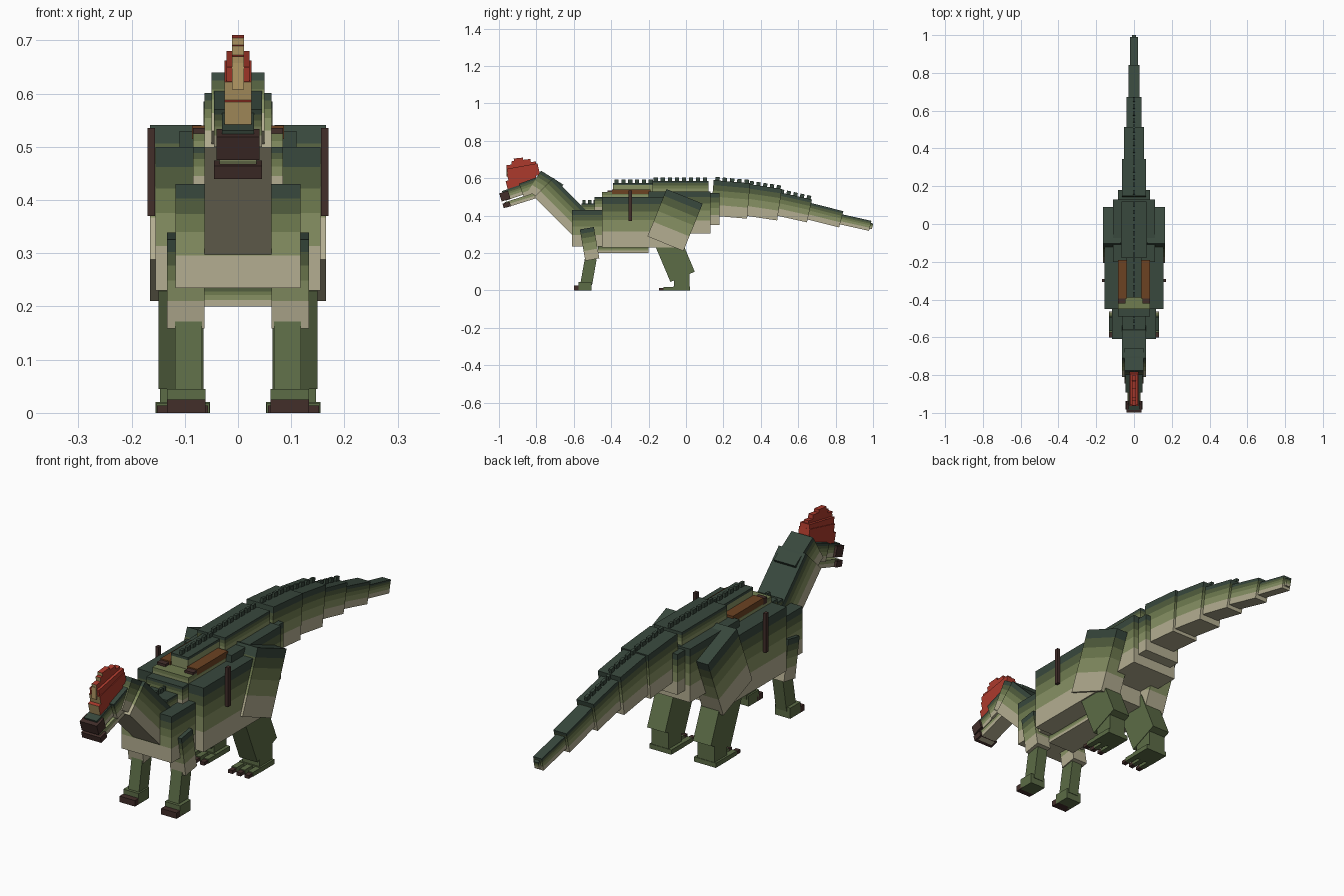
import bpy, bmesh, math
from mathutils import Matrix, Vector

cube = bpy.data.objects.get("Cube")
if cube:
    bpy.data.objects.remove(cube)


def lin(c):
    c /= 255
    return c / 12.92 if c <= 0.04045 else ((c + 0.055) / 1.055) ** 2.4


def material(name, r, g, b):
    m = bpy.data.materials.new(name)
    col = (lin(r), lin(g), lin(b), 1)
    m.diffuse_color = col
    m.use_nodes = True
    bsdf = m.node_tree.nodes["Principled BSDF"]
    bsdf.inputs["Base Color"].default_value = col
    bsdf.inputs["Roughness"].default_value = 0.9
    return m


DARK = material("dark_green", 56, 72, 61)
MID = material("moss_green", 82, 94, 62)
OLIVE = material("olive_green", 112, 124, 80)
LIGHT = material("light_olive", 135, 145, 100)
BEIGE = material("belly_beige", 180, 174, 145)
LEG = material("leg_green", 92, 108, 70)
BROWN = material("dark_brown", 66, 46, 42)
SADDLE = material("saddle_brown", 108, 66, 34)
RED = material("crest_red", 172, 58, 44)
TAN = material("crest_tan", 178, 152, 100)

# Hide bands from belly to back, each with its upper limit as a share of height
HIDE = [(BEIGE, 0.31), (LIGHT, 0.54), (OLIVE, 0.71), (MID, 0.86), (DARK, 1)]


def beam(name, a, b, x, hw, h, look, spikes=0, front=None):
    """Box from a to b in the (y, z) plane; look is a material or a list of bands."""
    dy, dz = b[0] - a[0], b[1] - a[1]
    length = math.hypot(dy, dz)
    bands = look if isinstance(look, list) else [(look, 1)]
    bm = bmesh.new()
    bmesh.ops.create_cube(bm, size=1, matrix=Matrix.Diagonal((2 * hw, length, h, 1)))
    for i in range(spikes):
        step = length / spikes
        spot = Matrix.Translation((0, (i + 0.5) * step - length / 2, h / 2))
        bmesh.ops.create_cube(bm, size=1, matrix=spot @ Matrix.Diagonal((0.012, step * 0.6, 0.036, 1)))
    for _, top in bands[:-1]:
        bmesh.ops.bisect_plane(bm, geom=bm.verts[:] + bm.edges[:] + bm.faces[:],
                               plane_co=(0, 0, (top - 0.5) * h), plane_no=(0, 0, 1))
    bm.normal_update()
    for f in bm.faces:
        level = f.calc_center_median().z / h + 0.5
        f.material_index = next((i for i, p in enumerate(bands) if level < p[1]), len(bands) - 1)
        if front and f.normal.y < -0.5:
            f.material_index = len(bands)
    mesh = bpy.data.meshes.new(name)
    bm.to_mesh(mesh)
    bm.free()
    for mat, _ in bands:
        mesh.materials.append(mat)
    if front:
        mesh.materials.append(front)
    ob = bpy.data.objects.new(name, mesh)
    ob.location = (x, (a[0] + b[0]) / 2, (a[1] + b[1]) / 2)
    ob.rotation_euler.x = math.atan2(dz, dy)
    bpy.context.collection.objects.link(ob)
    return ob


def block(name, x, hw, y0, y1, z0, z1, look, spikes=0, front=None):
    z = (z0 + z1) / 2
    return beam(name, (y0, z), (y1, z), x, hw, z1 - z0, look, spikes, front)


# Body
block("chest", 0, 0.117, -0.61, -0.44, 0.235, 0.43, HIDE)
block("torso", 0, 0.155, -0.45, -0.04, 0.23, 0.50, HIDE)
block("hips", 0, 0.11, -0.2, 0.13, 0.305, 0.53, HIDE)
block("tail_root", 0, 0.086, 0.0, 0.18, 0.35, 0.52, HIDE)
block("belly", 0, 0.065, -0.47, -0.2, 0.2, 0.24, HIDE)
block("shoulder_ridge", 0, 0.085, -0.49, -0.43, 0.42, 0.50, HIDE)
block("neck_ridge", 0, 0.06, -0.56, -0.44, 0.40, 0.465, HIDE, 4)
block("back_step", 0, 0.085, -0.45, -0.17, 0.49, 0.525, [(LIGHT, 0.6), (OLIVE, 1)])
block("back_ridge", 0, 0.04, -0.39, -0.17, 0.52, 0.575, [(LIGHT, 0.8), (DARK, 1)], 6)
block("hip_ridge", 0, 0.065, -0.18, 0.12, 0.50, 0.585, HIDE, 8)

# Tail: start, end, half width, height, spikes
for i, (a, b, hw, h, n) in enumerate([
        ((0.14, 0.495), (0.335, 0.478), 0.063, 0.19, 5),
        ((0.32, 0.485), (0.50, 0.458), 0.053, 0.17, 5),
        ((0.48, 0.465), (0.66, 0.425), 0.04, 0.125, 5),
        ((0.64, 0.428), (0.83, 0.38), 0.03, 0.09, 0),
        ((0.82, 0.382), (0.985, 0.345), 0.02, 0.055, 0),
        ((0.97, 0.349), (0.997, 0.342), 0.011, 0.032, 0)]):
    beam(f"tail_segment_{i + 1}", a, b, 0, hw, h, HIDE, n)

# Neck and head
beam("lower_neck", (-0.76, 0.55), (-0.52, 0.31), 0, 0.063, 0.145, HIDE)
beam("upper_neck", (-0.81, 0.585), (-0.69, 0.51), 0, 0.05, 0.13, HIDE)
beam("skull", (-0.88, 0.535), (-0.77, 0.575), 0, 0.045, 0.075, HIDE)
beam("snout", (-0.975, 0.505), (-0.83, 0.555), 0, 0.03, 0.055, HIDE)
beam("beak", (-0.992, 0.497), (-0.945, 0.512), 0, 0.04, 0.045, BROWN)
beam("lower_jaw", (-0.965, 0.457), (-0.78, 0.515), 0, 0.035, 0.03, [(BEIGE, 0.5), (LIGHT, 1)])
beam("jaw_tip", (-0.978, 0.452), (-0.94, 0.462), 0, 0.045, 0.025, BROWN)

# Crest: stacked, slightly tilted layers with a pale front edge
for i, (a, b, hw, h, front) in enumerate([
        ((-0.958, 0.56), (-0.80, 0.60), 0.025, 0.05, TAN),
        ((-0.952, 0.60), (-0.785, 0.64), 0.025, 0.045, TAN),
        ((-0.955, 0.63), (-0.79, 0.66), 0.022, 0.04, None),
        ((-0.958, 0.652), (-0.80, 0.672), 0.011, 0.035, TAN),
        ((-0.932, 0.675), (-0.83, 0.688), 0.011, 0.03, TAN),
        ((-0.92, 0.694), (-0.87, 0.699), 0.011, 0.022, TAN)]):
    beam(f"crest_layer_{i + 1}", a, b, 0, hw, h, RED, 0, front)
beam("crest_front_strip", (-0.961, 0.633), (-0.953, 0.633), 0, 0.011, 0.05, TAN)

# Paired parts: saddle pads, poles and limbs
for s, side in ((1, "left"), (-1, "right")):
    block(side + "_saddle_pad", s * 0.062, 0.024, -0.395, -0.19, 0.515, 0.54, SADDLE)
    block(side + "_saddle_edge", s * 0.065, 0.02, -0.42, -0.393, 0.51, 0.535, BROWN)
    block(side + "_saddle_pole", s * 0.163, 0.007, -0.308, -0.29, 0.37, 0.535, BROWN)

    # Hind leg
    beam(side + "_thigh", (-0.155, 0.415), (0.0375, 0.337), s * 0.117, 0.048, 0.273, HIDE)
    beam(side + "_shin", (-0.122, 0.137), (0.008, 0.192), s * 0.107, 0.042, 0.20, LEG)
    block(side + "_ankle", s * 0.107, 0.04, -0.065, 0.02, 0.012, 0.10, LEG)
    block(side + "_hind_foot", s * 0.104, 0.051, -0.07, 0.022, 0, 0.02, LEG)
    for t in (-1, 0, 1):
        block(side + "_hind_toe", s * 0.104 + t * 0.038, 0.012, -0.12, -0.06, 0, 0.018, LEG)
        block(side + "_hind_claw", s * 0.104 + t * 0.038, 0.01, -0.145, -0.12, 0, 0.014, BROWN)

    # Front leg
    beam(side + "_upper_arm", (-0.553, 0.242), (-0.478, 0.255), s * 0.098, 0.035, 0.17, HIDE)
    beam(side + "_forearm", (-0.552, 0.108), (-0.49, 0.097), s * 0.093, 0.025, 0.14, LEG)
    block(side + "_front_foot", s * 0.097, 0.036, -0.575, -0.505, 0, 0.045, LEG)
    block(side + "_front_toes", s * 0.097, 0.036, -0.60, -0.56, 0, 0.025, BROWN)
